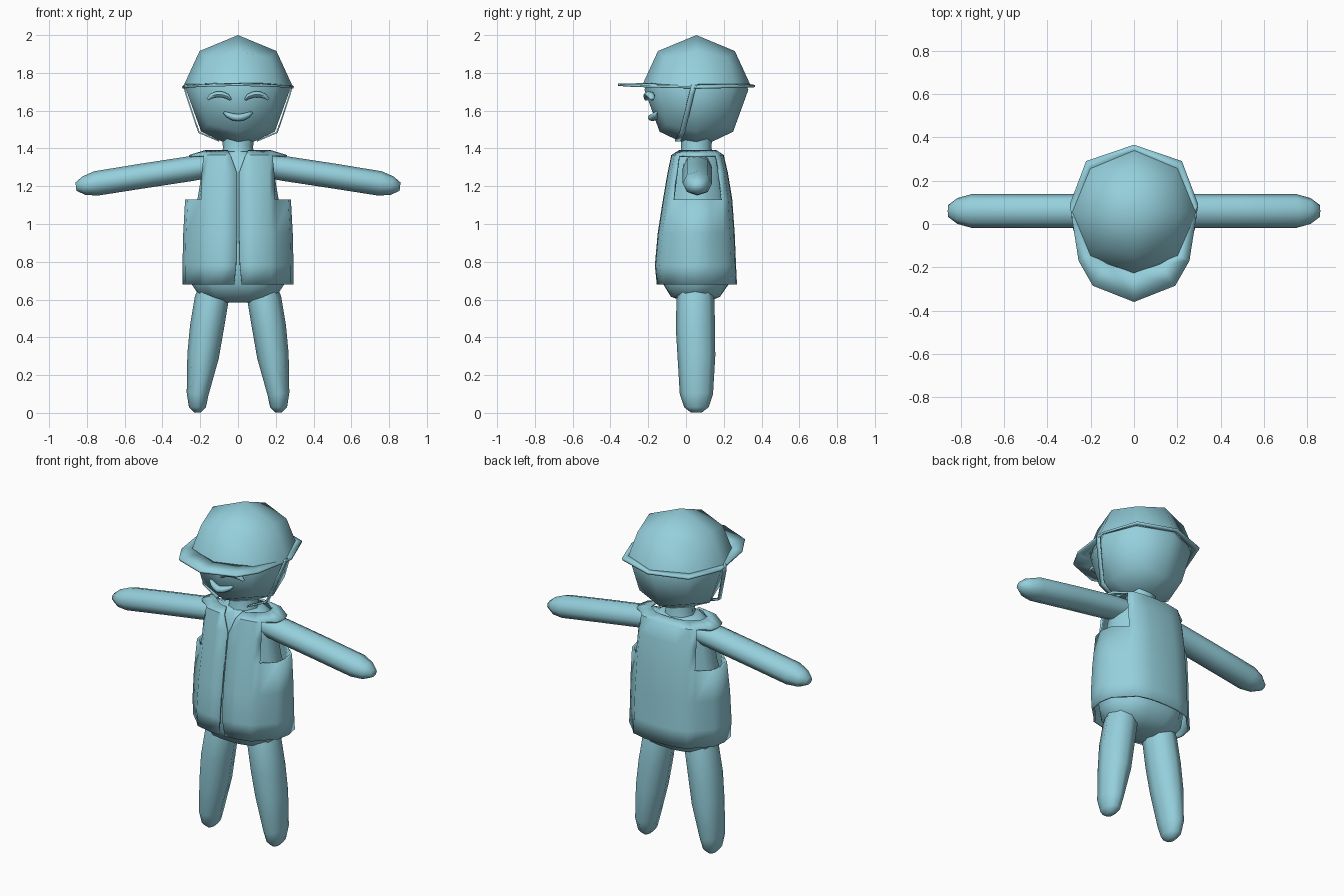
import bpy, bmesh, math
from mathutils import Vector

if "Cube" in bpy.data.objects:
    bpy.data.objects.remove(bpy.data.objects["Cube"])

mat = bpy.data.materials.new("soft teal")
mat.diffuse_color = (0.30, 0.63, 0.72, 1)
mat.use_nodes = True
mat.node_tree.nodes["Principled BSDF"].inputs["Base Color"].default_value = mat.diffuse_color
CY = 0.055  # depth centre of the figure


def finish(bm, name, angle=50, mirror=False, thick=0, offset=-1):
    bmesh.ops.recalc_face_normals(bm, faces=bm.faces)
    me = bpy.data.meshes.new(name)
    bm.to_mesh(me)
    bm.free()
    me.materials.append(mat)
    ob = bpy.data.objects.new(name, me)
    bpy.context.collection.objects.link(ob)
    bpy.context.view_layer.objects.active = ob
    ob.select_set(True)
    bpy.ops.object.shade_smooth_by_angle(angle=math.radians(angle))
    ob.select_set(False)
    if mirror:
        ob.modifiers.new("Mirror", 'MIRROR')
    if thick:
        s = ob.modifiers.new("Solidify", 'SOLIDIFY')
        s.thickness, s.offset = thick, offset
    return ob


def skin(bm, rings, closed=True, caps=True, skip=lambda i, j: False):
    rows = [[bm.verts.new(p) for p in r] for r in rings]
    n = len(rows[0])
    for i in range(len(rows) - 1):
        for j in range(n if closed else n - 1):
            if not skip(i, j):
                k = (j + 1) % n
                bm.faces.new((rows[i][j], rows[i][k], rows[i + 1][k], rows[i + 1][j]))
    if caps:
        bm.faces.new(rows[0])
        bm.faces.new(rows[-1])


def tube(name, path, mirror=False, sides=8):
    """Path of (x, y, z, in-plane radius, y radius)."""
    pts = [Vector(p[:3]) for p in path]
    rings = []
    for i, p in enumerate(path):
        t = pts[min(i + 1, len(pts) - 1)] - pts[max(i - 1, 0)]
        t.y = 0
        nrm = t.normalized().cross(Vector((0, 1, 0)))
        rings.append([pts[i] + nrm * p[3] * math.cos(a) + Vector((0, p[4] * math.sin(a), 0))
                      for a in (2 * math.pi * k / sides for k in range(sides))])
    bm = bmesh.new()
    skin(bm, rings)
    return finish(bm, name, 60, mirror)


def ball(r):
    """Cube with each face split in four, pushed out to a sphere."""
    bm = bmesh.new()
    bmesh.ops.create_cube(bm, size=2)
    bmesh.ops.subdivide_edges(bm, edges=bm.edges[:], cuts=1, use_grid_fill=True)
    for v in bm.verts:
        v.co = v.co.normalized() * r
    return bm


# head
bm = ball(0.275)
for v in bm.verts:
    if v.co.z < -0.01:
        v.co.z *= 1.14
    v.co += Vector((0, CY, 1.71))
finish(bm, "head", 60)

# cap crown: upper half of a slightly larger ball
bm = ball(0.288)
bmesh.ops.delete(bm, geom=[v for v in bm.verts if v.co.z < -0.01], context='VERTS')
for v in bm.verts:
    v.co.z = max(v.co.z, 0.02)
    v.co += Vector((0, CY, 1.712))
finish(bm, "cap_crown", 60)

# cap brim: inner rim to outer edge, long at the front
half = [((0, -.225, 1.74), (0, -.36, 1.737)), ((.12, -.185, 1.74), (.19, -.285, 1.732)),
        ((.2, -.14, 1.735), (.255, -.17, 1.728)), ((.28, CY, 1.735), (.295, .09, 1.722)),
        ((.2, .255, 1.735), (.22, .29, 1.727)), ((0, .335, 1.735), (0, .365, 1.73))]
full = half + [tuple((-x, y, z) for x, y, z in h) for h in half[-2:0:-1]]
bm = bmesh.new()
skin(bm, [[h[0] for h in full], [h[1] for h in full]], caps=False)
finish(bm, "cap_brim", 40, thick=0.012, offset=0)

# chin strap
strap = [(.286, .042, 1.735), (.276, .03, 1.69), (.207, -.02, 1.485), (.1, -.045, 1.44)]
bm = bmesh.new()
skin(bm, [[(x, y + w, z) for x, y, z in strap] for w in (-.014, .014)], closed=False, caps=False)
finish(bm, "chin_strap", 40, mirror=True, thick=0.008, offset=0)

# closed smiling eyes and mouth
eye = [(-.062, -.01, .006), (-.045, .007, .013), (-.02, .016, .016), (0, .019, .016),
       (.02, .016, .016), (.045, .007, .013), (.062, -.01, .006)]
tube("eye", [(.1 + x, -.2 + .25 * (x + .02), 1.668 + z, r, r * 1.5) for x, z, r in eye], True)
tube("mouth", [(x, -.178 + .3 * abs(x), 1.563 + 5 * x * x, r, r * 1.3)
               for x, r in [(-.075, .006), (-.055, .014), (-.028, .018), (0, .019),
                            (.028, .018), (.055, .014), (.075, .006)]])

# neck
tube("neck", [(0, CY, z, r, r) for z, r in [(1.34, .1), (1.4, .08), (1.5, .085)]])

# half cross-section shared by torso and vest, front to back
SECTION = [(0, -1), (.3, -.98), (.6, -.88), (.7, -.72), (.95, -.38), (1, 0),
           (.95, .38), (.7, .72), (.6, .88), (.3, .98), (0, 1)]


def body_ring(z, w, front, back, gap=None):
    mid, d = (front + back) / 2, (back - front) / 2
    right = [Vector((sx * w, mid + sy * d, z)) for sx, sy in SECTION]
    if gap is not None:
        right[0].x = gap
        right[1].x = max(right[1].x, gap + .02)
        left = [Vector((-p.x, p.y, p.z)) for p in right]
        return right + left[-2::-1]
    return right + [Vector((-p.x, p.y, p.z)) for p in right[-2:0:-1]]


# torso
bm = bmesh.new()
skin(bm, [body_ring(*r) for r in [
    (.585, .08, 0, .11), (.615, .2, -.08, .18), (.68, .245, -.12, .225), (.8, .265, -.135, .235),
    (1.0, .25, -.115, .22), (1.13, .215, -.1, .21), (1.25, .195, -.085, .195),
    (1.345, .175, -.06, .175), (1.385, .11, -.03, .14)]])
finish(bm, "torso", 50)

# vest: open front, square armholes and V neck
vest = [(.68, .295, -.155, .27, .02), (.78, .294, -.165, .265, .01), (.95, .29, -.15, .258, .006),
        (1.13, .28, -.122, .245, .005), (1.27, .275, -.098, .222, .005),
        (1.365, .26, -.078, .2, .04), (1.392, .17, -.035, .16, .055)]
bm = bmesh.new()
skin(bm, [body_ring(*r) for r in vest], closed=False, caps=False,
     skip=lambda i, j: 3 <= i <= 4 and (3 <= j <= 6 or 13 <= j <= 16))
finish(bm, "vest", 45, thick=0.012)

# arms
tube("arm", [(.12, .06, 1.31, .06, .075), (.25, .06, 1.293, .066, .078), (.5, .06, 1.255, .066, .078),
             (.75, .06, 1.215, .065, .078), (.815, .06, 1.203, .05, .06),
             (.858, .06, 1.198, .022, .028)], True)

# legs
tube("leg", [(.125, CY - .005, .7, .07, .08), (.14, CY - .005, .6, .09, .1), (.165, CY - .005, .45, .09, .104),
             (.185, CY, .3, .084, .1), (.214, CY, .1, .058, .088),
             (.215, CY, .03, .045, .065), (.215, CY, .003, .018, .03)], True)
